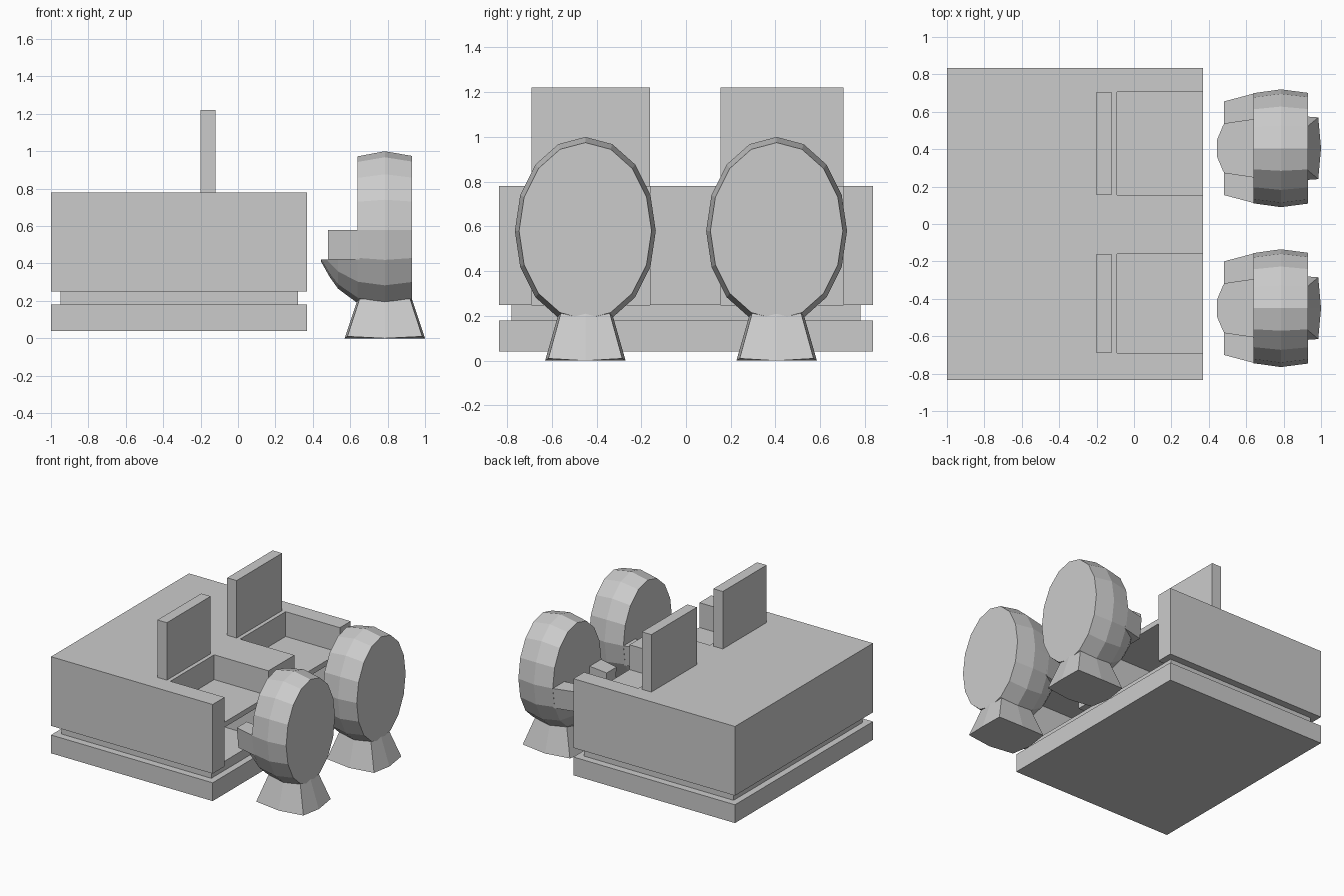
import bpy, bmesh
from math import sin, cos, pi

if "Cube" in bpy.data.objects:
    bpy.data.objects.remove(bpy.data.objects["Cube"])


def finish(name, bm):
    bmesh.ops.recalc_face_normals(bm, faces=bm.faces[:])
    mesh = bpy.data.meshes.new(name)
    bm.to_mesh(mesh)
    bm.free()
    ob = bpy.data.objects.new(name, mesh)
    bpy.context.collection.objects.link(ob)
    return ob


def loft(bm, rings):
    """Skin matching closed rings and cap both ends."""
    rows = [[bm.verts.new(p) for p in r] for r in rings]
    n = len(rows[0])
    for a, b in zip(rows, rows[1:]):
        for i in range(n):
            j = (i + 1) % n
            bm.faces.new((a[i], a[j], b[j], b[i]))
    bm.faces.new(rows[0])
    bm.faces.new(rows[-1])


def prism(name, outline, z0, z1):
    bm = bmesh.new()
    loft(bm, [[(x, y, z) for x, y in outline] for z in (z0, z1)])
    return finish(name, bm)


def box(name, x0, x1, y0, y1, z0, z1):
    return prism(name, [(x0, y0), (x1, y0), (x1, y1), (x0, y1)], z0, z1)


def oval(x, cy, s):
    """16-sided upright ellipse in the plane at x."""
    return [(x, cy + 0.315 * s * sin(k * pi / 8), 0.58 + 0.42 * s * cos(k * pi / 8))
            for k in range(16)]


# Desk: plinth, recessed band, body with two knee bays
box("desk_plinth", -1, 0.37, -0.835, 0.835, 0.04, 0.18)
box("desk_recess", -0.95, 0.32, -0.78, 0.78, 0.18, 0.25)
bays = [(-0.69, -0.16), (0.155, 0.705)]
outline = [(-1, 0.835), (-1, -0.835), (0.37, -0.835)]
for y0, y1 in bays:
    outline += [(0.37, y0), (-0.09, y0), (-0.09, y1), (0.37, y1)]
outline.append((0.37, 0.835))
prism("desk_body", outline, 0.25, 0.78)

# Work shelf and screen for each bay
for y0, y1 in bays:
    box("work_shelf", -0.09, 0.37, y0, y1, 0.55, 0.59)
    box("screen", -0.2, -0.12, y0, y1, 0.78, 1.22)

for cy in (-0.45, 0.405):
    # Round chair back
    bm = bmesh.new()
    loft(bm, [oval(x, cy, s) for x, s in ((0.64, 0.935), (0.785, 1), (0.93, 0.94))])
    finish("chair_back", bm)

    # Seat bowl, cut flat at seat height
    bm = bmesh.new()
    loft(bm, [oval(x, cy, s) for x, s in
              ((0.445, 0.41), (0.49, 0.6), (0.535, 0.75), (0.64, 0.935))])
    cut = bmesh.ops.bisect_plane(bm, geom=bm.verts[:] + bm.edges[:] + bm.faces[:],
                                 plane_co=(0, 0, 0.42), plane_no=(0, 0, 1),
                                 clear_outer=True)
    edges = [e for e in cut["geom_cut"] if isinstance(e, bmesh.types.BMEdge)]
    bmesh.ops.contextual_create(bm, geom=edges)
    finish("chair_seat", bm)

    # Tapered armrests
    for side in (-1, 1):
        bm = bmesh.new()
        loft(bm, [[(0.48, cy + side * 0.13, z), (0.65, cy + side * 0.155, z),
                   (0.65, cy + side * 0.295 * f, z), (0.48, cy + side * 0.25 * f, z)]
                  for z, f in ((0.42, 0.924), (0.58, 1))])
        finish("chair_armrest", bm)

    # Flared foot with slightly bowed sides
    foot = []
    for z, cx, mx, c, m in ((0, 0.2, 0.215, 0.165, 0.18), (0.21, 0.135, 0.145, 0.11, 0.12)):
        lift = 0.01 if z == 0 else 0
        foot.append([(0.785 + x, cy + y, z + (lift if x and y else 0)) for x, y in
                     ((cx, -c), (mx, 0), (cx, c), (0, m), (-cx, c), (-mx, 0), (-cx, -c), (0, -m))])
    bm = bmesh.new()
    loft(bm, foot)
    finish("chair_foot", bm)
